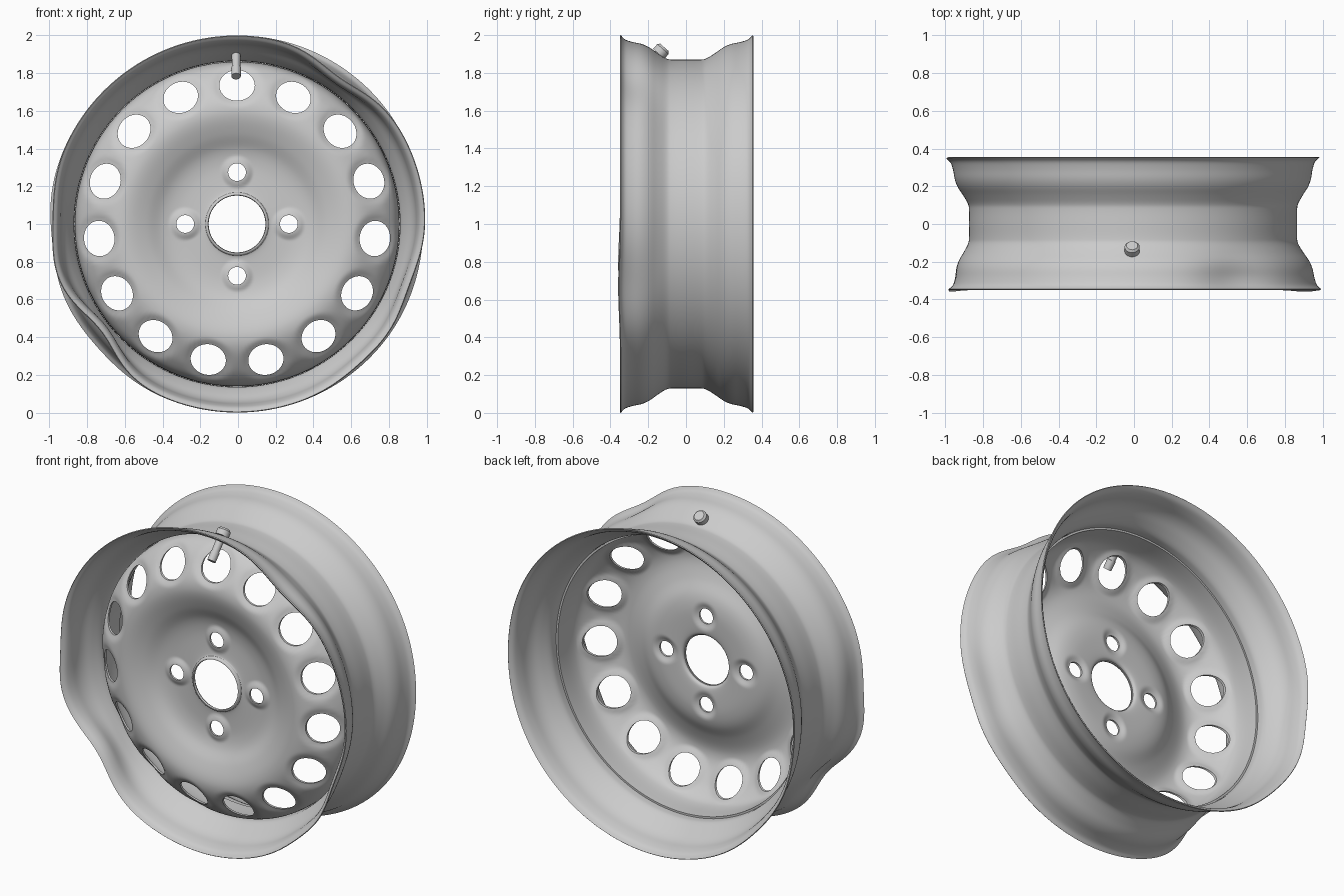
import bpy, bmesh
from math import sin, cos, pi, radians, hypot, exp
from mathutils import Matrix, Vector

if "Cube" in bpy.data.objects:
    bpy.data.objects.remove(bpy.data.objects["Cube"])

CX, CZ = -0.005, 1.0


def spline(pts, n):
    """Catmull-Rom through 2D points."""
    p = [Vector(q) for q in pts]
    p = [2 * p[0] - p[1]] + p + [2 * p[-1] - p[-2]]
    out = []
    for i in range(1, len(p) - 2):
        a, b, c, d = p[i - 1:i + 3]
        for k in range(n):
            t = k / n
            out.append(0.5 * (2 * b + (c - a) * t + (2 * a - 5 * b + 4 * c - d) * t * t
                              + (3 * b - a - 3 * c + d) * t ** 3))
    return out + [p[-2]]


def smooth(a, b, x):
    t = min(1, max(0, (x - a) / (b - a)))
    return t * t * (3 - 2 * t)


def new_object(name, bm):
    bmesh.ops.recalc_face_normals(bm, faces=bm.faces)
    me = bpy.data.meshes.new(name)
    bm.to_mesh(me)
    bm.free()
    ob = bpy.data.objects.new(name, me)
    bpy.context.collection.objects.link(ob)
    return ob


def lathe(name, profile, segs, shape):
    """Revolve (r, y) points about the y axis; shape(r, y, angle) adjusts each one."""
    bm = bmesh.new()
    rings = []
    for j in range(segs):
        a = 2 * pi * j / segs
        ring = []
        for r, y in profile:
            r2, y2 = shape(r, y, a)
            ring.append(bm.verts.new((CX + r2 * cos(a), y2, CZ + r2 * sin(a))))
        rings.append(ring)
    for j in range(segs):
        p, q = rings[j], rings[(j + 1) % segs]
        for i in range(len(p) - 1):
            bm.faces.new((p[i], p[i + 1], q[i + 1], q[i]))
    return new_object(name, bm)


def finish(ob, angle):
    bpy.ops.object.select_all(action='DESELECT')
    ob.select_set(True)
    bpy.context.view_layer.objects.active = ob
    for m in list(ob.modifiers):
        bpy.ops.object.modifier_apply(modifier=m.name)
    bpy.ops.object.shade_smooth_by_angle(angle=radians(angle))


def solidify(ob, t):
    m = ob.modifiers.new("thickness", 'SOLIDIFY')
    m.thickness, m.offset = t, 0


# Barrel with bent flanges: (angle, depth, width, side, axial push)
DENTS = [(55, 0.05, 13, -1, 0), (218, 0.08, 14, -1, 0.0), (-20, 0.028, 13, -1, -0.01),
         (180, 0.022, 14, -1, 0.0), (192, -0.005, 10, -1, -0.01),
         (186, 0.015, 12, 1, -0.01), (0, 0.012, 25, 1, 0), (222, 0.012, 14, 1, 0),
         (312, 0.012, 12, -1, 0)]


def bend(r, y, a):
    deg = a * 180 / pi
    dr = dy = 0
    for c, depth, w, side, push in DENTS:
        d = (deg - c + 180) % 360 - 180
        g = exp(-(d / w) ** 2)
        f = smooth(0.08, 0.31, y * side)
        dr -= depth * g * f
        dy += push * g * f
    return r + dr, y + dy


half = [(0.998, 0.347), (0.975, 0.325), (0.961, 0.285), (0.95, 0.235), (0.932, 0.195),
        (0.9, 0.15), (0.873, 0.105), (0.867, 0.07)]
rim = [(r, -y) for r, y in half] + [(0.867, 0)] + [(r, y * 1.02) for r, y in half[::-1]]
barrel = lathe("barrel", spline(rim, 4), 240, bend)
solidify(barrel, 0.006)
finish(barrel, 40)

# Centre disc with pressed vent holes and bolt seats
VENTS = [radians(90 - 24 * i) for i in range(15)]
BOLTS = [radians(90 * i) for i in range(4)]
VR, VT, VRAD, BR = 0.735, 0.094, 0.081, 0.275


def press(r, y, a):
    x, z = r * cos(a), r * sin(a)
    if 0.58 < r < 0.84 and y < -0.08:
        for v in VENTS:
            n = (x * cos(v) + z * sin(v) - VR) / VRAD
            t = (-x * sin(v) + z * cos(v)) / VT
            y += 0.016 * (1 - smooth(0.95, 1.45, hypot(n, t)))
    if r < 0.42:
        for b in BOLTS:
            d = hypot(x - BR * cos(b), z - BR * sin(b))
            y -= 0.016 * (1 - smooth(0.046, 0.09, d))
    return r, y


dish = [(0.152, -0.208), (0.16, -0.205), (0.172, -0.188), (0.25, -0.182), (0.33, -0.184),
        (0.4, -0.2), (0.48, -0.24), (0.56, -0.268), (0.62, -0.272), (0.68, -0.254),
        (0.75, -0.212), (0.80, -0.17), (0.838, -0.12), (0.853, -0.06), (0.857, 0.055)]
disc = lathe("centre_disc", spline(dish, 6), 240, press)
solidify(disc, 0.012)

# Hole cutters
bm = bmesh.new()


def cut(angle, dist, w, h):
    m = (Matrix.Translation((CX, -0.23, CZ)) @ Matrix.Rotation(pi / 2 - angle, 4, 'Y')
         @ Matrix.Translation((0, 0, dist)) @ Matrix.Diagonal((w, 1, h, 1))
         @ Matrix.Rotation(pi / 2, 4, 'X'))
    bmesh.ops.create_cone(bm, cap_ends=True, segments=40, radius1=1, radius2=1,
                          depth=0.42, matrix=m)


for v in VENTS:
    cut(v, VR, VT, VRAD)
for b in BOLTS:
    cut(b, BR, 0.047, 0.047)
cutter = new_object("hole_cutter", bm)
cutter.hide_render = True
m = disc.modifiers.new("holes", 'BOOLEAN')
m.operation, m.solver, m.object = 'DIFFERENCE', 'EXACT', cutter
finish(disc, 40)
bpy.data.objects.remove(cutter)

# Valve stem: head outside the barrel, stem inside
axis = Vector((0, -0.66, -0.75)).normalized()
base = Vector((CX - 0.005, -0.13, 1.917))
rot = axis.to_track_quat('Z', 'Y').to_matrix().to_4x4()
bm = bmesh.new()
for start, end, r1, r2 in [(-0.024, -0.012, 0.03, 0.04), (-0.012, 0.022, 0.04, 0.04),
                           (0.0, 0.13, 0.024, 0.022), (0.12, 0.178, 0.026, 0.025)]:
    bmesh.ops.create_cone(bm, cap_ends=True, segments=20, radius1=r1, radius2=r2, depth=end - start,
                          matrix=Matrix.Translation(base + axis * (start + end) / 2) @ rot)
valve = new_object("valve_stem", bm)
finish(valve, 40)
